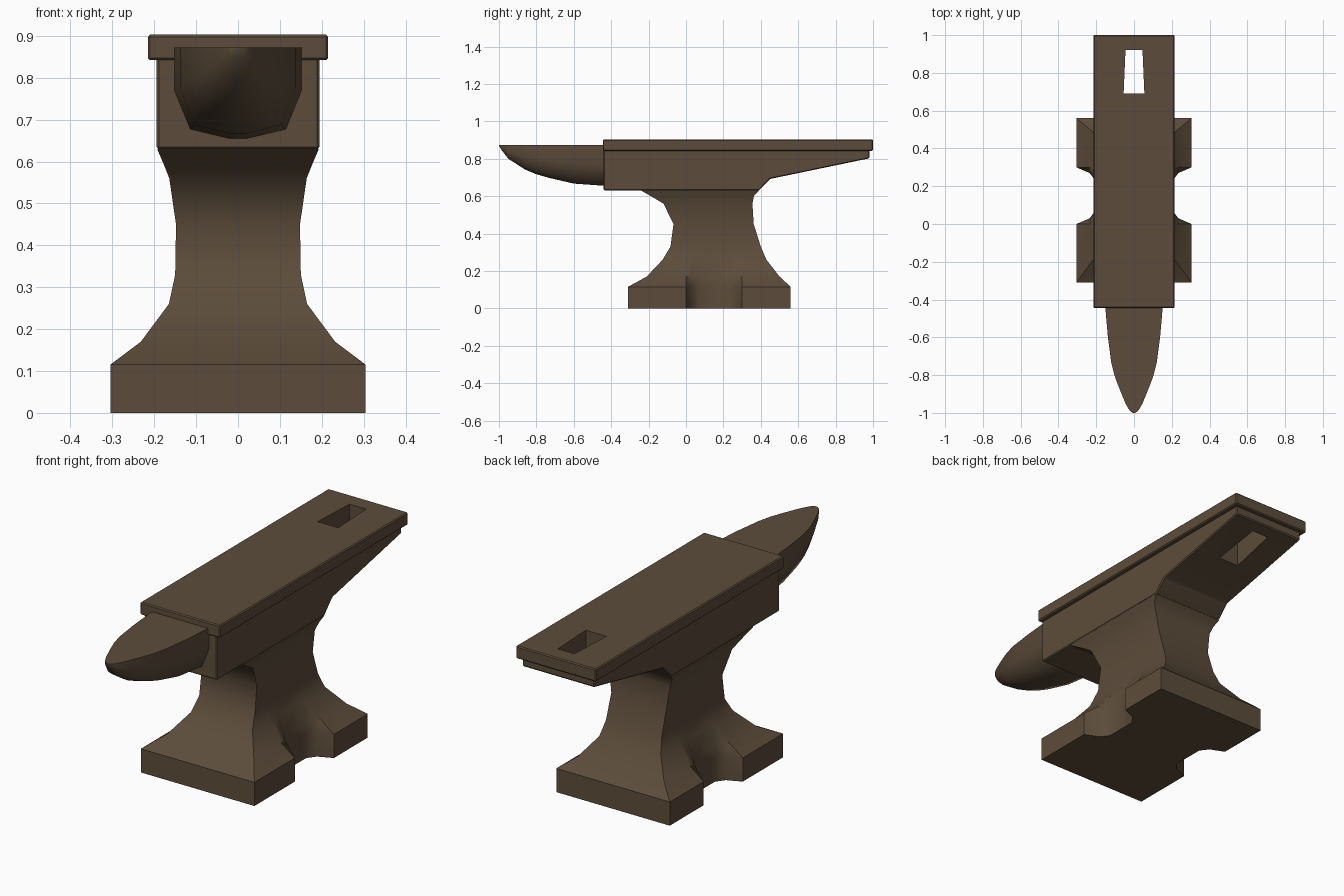
import bpy, bmesh, math

if "Cube" in bpy.data.objects:
    bpy.data.objects.remove(bpy.data.objects["Cube"])

iron = bpy.data.materials.new("dark brown iron")
iron.diffuse_color = (0.108, 0.073, 0.043, 1)
iron.use_nodes = True
iron.node_tree.nodes["Principled BSDF"].inputs["Base Color"].default_value = iron.diffuse_color


def finish(name, bm, angle=50):
    bmesh.ops.recalc_face_normals(bm, faces=bm.faces)
    me = bpy.data.meshes.new(name)
    bm.to_mesh(me)
    bm.free()
    me.materials.append(iron)
    ob = bpy.data.objects.new(name, me)
    bpy.context.collection.objects.link(ob)
    return ob


def smooth(ob, angle):
    bpy.ops.object.select_all(action='DESELECT')
    ob.select_set(True)
    bpy.context.view_layer.objects.active = ob
    bpy.ops.object.shade_smooth_by_angle(angle=math.radians(angle))


def loft(name, rings):
    """Skin a list of equal-length closed rings and cap both ends."""
    bm = bmesh.new()
    vs = [[bm.verts.new(p) for p in r] for r in rings]
    n = len(rings[0])
    for a, b in zip(vs, vs[1:]):
        for i in range(n):
            j = (i + 1) % n
            bm.faces.new((a[i], a[j], b[j], b[i]))
    bm.faces.new(vs[0])
    bm.faces.new(vs[-1])
    bmesh.ops.remove_doubles(bm, verts=bm.verts, dist=0.0005)
    return finish(name, bm)


# Base and waist: horizontal sections (z, half width, front y, back y), notched sides
levels = [(0, .305, -.31, .56), (.115, .305, -.31, .56), (.17, .232, -.21, .50),
          (.26, .165, -.125, .43), (.33, .15, -.083, .40), (.45, .148, -.067, .362),
          (.56, .164, -.12, .355), (.60, .18, -.188, .363), (.63, .193, -.24, .39),
          (.66, .17, -.22, .37)]


def section(z, h, y0, y1):
    a, b = min(h, .235), min(h, .205)
    side = [(h, y0), (h, 0), (a, .03), (b, .07), (b, .23), (a, .27), (h, .30), (h, y1)]
    return [(x, y, z) for x, y in side] + [(-x, y, z) for x, y in reversed(side)]


base = loft("base_and_waist", [section(*l) for l in levels])
smooth(base, 40)

# Upper body with tapering heel: side profile across the width
profile = [(-.44, .63), (-.24, .63), (.39, .63), (.45, .692), (.98, .802),
           (.98, .86), (-.44, .86)]
body = loft("upper_body", [[(x, y, z) for y, z in profile] for x in (-.194, .194)])

# Face plate on top
plate = loft("face_plate", [[(x, y, z) for x, y in
                             ((-.215, -.445), (.215, -.445), (.215, 1), (-.215, 1))]
                            for z in (.842, .903)])

# Square tool hole through plate and heel
cutter = loft("hole_cutter", [[(x, y, z) for x, y in
                               ((-.055, .69), (.055, .69), (.045, .92), (-.045, .92))]
                              for z in (.6, 1.0)])
cutter.hide_render = True
for ob in (body, plate):
    bev = ob.modifiers.new("bevel", 'BEVEL')
    bev.width = .005
    bev.segments = 1
    cut = ob.modifiers.new("hole", 'BOOLEAN')
    cut.operation = 'DIFFERENCE'
    cut.object = cutter
    cut.solver = 'EXACT'
    bpy.ops.object.select_all(action='DESELECT')
    ob.select_set(True)
    bpy.context.view_layer.objects.active = ob
    for m in ("bevel", "hole"):
        bpy.ops.object.modifier_apply(modifier=m)
    smooth(ob, 30)
bpy.data.objects.remove(cutter)

# Horn: flat on top, rounded keel, tapering to the tip (y, half width, bottom z)
stations = [(-.43, .153, .655), (-.60, .138, .667), (-.73, .121, .697),
            (-.80, .104, .717), (-.86, .082, .742), (-.95, .045, .80),
            (-.985, .025, .845), (-1.0, .008, .87)]
TOP = .873


def horn_ring(y, w, zb):
    d = TOP - zb
    half = [(w, TOP), (w, TOP - .47 * d), (.75 * w, TOP - .9 * d), (.15 * w, zb)]
    return [(x, y, z) for x, z in half] + [(-x, y, z) for x, z in reversed(half)]


horn = loft("horn", [horn_ring(*s) for s in stations])
smooth(horn, 60)
